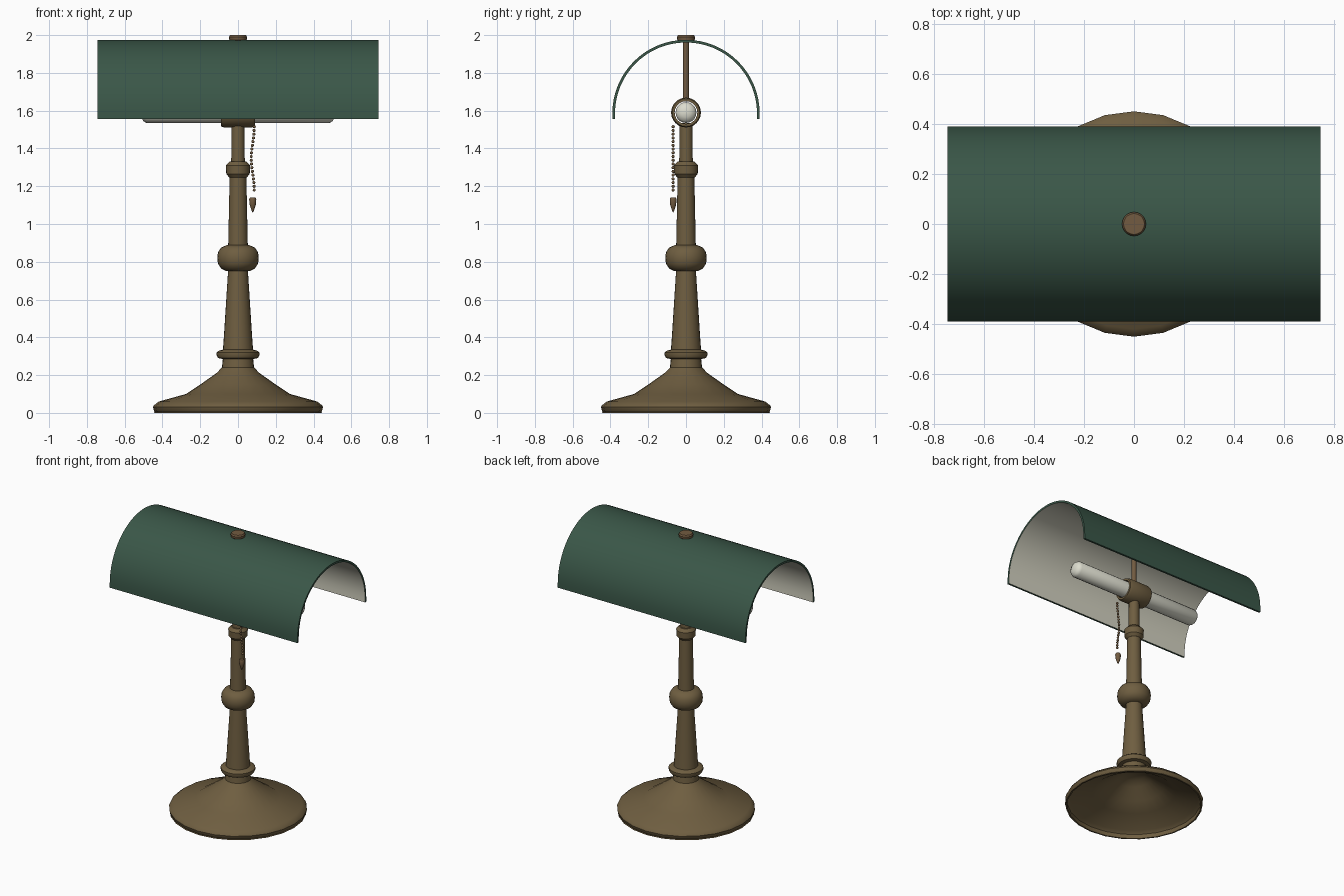
import bpy, bmesh, math
from mathutils import Matrix, Vector

if "Cube" in bpy.data.objects:
    bpy.data.objects.remove(bpy.data.objects["Cube"])


def material(name, rgb):
    m = bpy.data.materials.new(name)
    m.diffuse_color = (*rgb, 1)
    m.use_nodes = True
    m.node_tree.nodes["Principled BSDF"].inputs["Base Color"].default_value = m.diffuse_color
    return m


BRASS = material("aged_brass", (0.158, 0.112, 0.052))
BRONZE = material("warm_bronze", (0.168, 0.104, 0.052))
GREEN = material("green_enamel", (0.042, 0.094, 0.064))
WHITE = material("ivory_lining", (0.65, 0.64, 0.53))
BULB = material("bulb_glass", (0.72, 0.72, 0.62))


def finish(name, bm, mats, angle=35):
    bmesh.ops.remove_doubles(bm, verts=bm.verts, dist=1e-5)
    bmesh.ops.recalc_face_normals(bm, faces=bm.faces)
    me = bpy.data.meshes.new(name)
    bm.to_mesh(me)
    bm.free()
    ob = bpy.data.objects.new(name, me)
    bpy.context.collection.objects.link(ob)
    for m in mats:
        me.materials.append(m)
    bpy.ops.object.select_all(action='DESELECT')
    ob.select_set(True)
    bpy.context.view_layer.objects.active = ob
    bpy.ops.object.shade_smooth_by_angle(angle=math.radians(angle))
    return ob


def lathe(name, profile, mat, sides=24, at=(0, 0, 0), axis='Z', angle=35, closed=False):
    """Spin (radius, height) points around an axis."""
    bm = bmesh.new()
    pts = profile + profile[:1] if closed else profile
    vs = [bm.verts.new((r, 0, z)) for r, z in pts]
    es = [bm.edges.new(p) for p in zip(vs, vs[1:])]
    bmesh.ops.spin(bm, geom=vs + es, cent=(0, 0, 0), axis=(0, 0, 1),
                   angle=2 * math.pi, steps=sides)
    if axis == 'X':
        bm.transform(Matrix.Rotation(math.pi / 2, 4, 'Y'))
    bm.transform(Matrix.Translation(at))
    return finish(name, bm, [mat], angle)


# Flared hollow foot
lathe("base", [(0.44, 0.005), (0.445, 0.01), (0.45, 0.03), (0.445, 0.04), (0.42, 0.06),
               (0.275, 0.10), (0.20, 0.15), (0.115, 0.21), (0.085, 0.24), (0.08, 0.29),
               (0, 0.29), (0, 0.235), (0.07, 0.225), (0.11, 0.2), (0.195, 0.142),
               (0.27, 0.092), (0.415, 0.05), (0.435, 0.03), (0.435, 0.0), (0.445, 0.0)],
      BRASS, closed=True)

# Column parts
lathe("lower_ring", [(0, 0.28), (0.08, 0.285), (0.105, 0.29), (0.113, 0.305),
                     (0.113, 0.32), (0.10, 0.33), (0.08, 0.335), (0, 0.335)], BRASS)
lathe("lower_stem", [(0, 0.33), (0.08, 0.33), (0.075, 0.40), (0.052, 0.76), (0, 0.76)], BRASS)
lathe("knop", [(0, 0.75), (0.06, 0.75), (0.09, 0.765), (0.106, 0.79), (0.11, 0.82),
               (0.106, 0.85), (0.09, 0.875), (0.06, 0.888), (0, 0.888)], BRASS)
lathe("upper_stem", [(0, 0.88), (0.052, 0.88), (0.044, 1.26), (0, 1.26)], BRASS)
lathe("upper_collar", [(0, 1.245), (0.045, 1.245), (0.062, 1.265), (0.064, 1.31),
                       (0.045, 1.33), (0, 1.33)], BRASS)
lathe("neck", [(0, 1.32), (0.036, 1.32), (0.034, 1.535), (0, 1.535)], BRASS)

# Horizontal socket sleeve and tube bulb
CZ = 1.59
lathe("socket", [(0.06, -0.09), (0.073, -0.09), (0.079, -0.075), (0.079, 0.075),
                 (0.073, 0.09), (0.06, 0.09)], BRASS, 24, (0, 0, CZ), 'X', closed=True)
lathe("tube_bulb", [(0, -0.515), (0.025, -0.512), (0.045, -0.502), (0.055, -0.485),
                    (0.055, 0.485), (0.045, 0.502), (0.025, 0.512), (0, 0.515)],
      BULB, 20, (0, 0, CZ), 'X', 50)

# Shade support and finial
lathe("shade_rod", [(0, 1.65), (0.016, 1.65), (0.016, 1.975), (0, 1.975)], BRONZE, 12)
lathe("finial", [(0, 1.965), (0.036, 1.965), (0.046, 1.975), (0.048, 1.99),
                 (0.042, 2.0), (0, 2.0)], BRONZE, 20)

# Half-round shade: arch section swept along x, lined in ivory
R_OUT, R_IN, HALF, BOTTOM, SEG = 0.39, 0.376, 0.745, 1.555, 32


def arch(r):
    arc = [(r * math.cos(math.pi * i / SEG), CZ - 0.005 + r * math.sin(math.pi * i / SEG))
           for i in range(SEG + 1)]
    return [(r, BOTTOM)] + arc + [(-r, BOTTOM)]


bm = bmesh.new()
outer, inner = arch(R_OUT), arch(R_IN)
rows = [[bm.verts.new((x, y, z)) for y, z in pts]
        for x, pts in ((-HALF, outer), (HALF, outer), (HALF, inner), (-HALF, inner))]
for k in range(4):
    a, b = rows[k], rows[(k + 1) % 4]
    for i in range(len(a) - 1):
        f = bm.faces.new((a[i], a[i + 1], b[i + 1], b[i]))
        f.material_index = 1 if k == 2 else 0
for i in (0, -1):
    bm.faces.new([row[i] for row in rows])
finish("shade", bm, [GREEN, WHITE])

# Beaded pull chain with a slight sway
bm = bmesh.new()
N = 18
for i in range(N):
    t = i / (N - 1)
    p = Vector((0.078 + 0.008 * math.cos(2 * math.pi * t), -0.068, 1.515 - 0.335 * t))
    bmesh.ops.create_icosphere(bm, subdivisions=2, radius=0.0085,
                               matrix=Matrix.Translation(p))
finish("pull_chain", bm, [BRONZE], 60)
lathe("chain_pull", [(0, 1.14), (0.015, 1.14), (0.019, 1.13), (0.016, 1.10),
                     (0.006, 1.07), (0, 1.06)], BRONZE, 10, (0.078, -0.068, 0))
